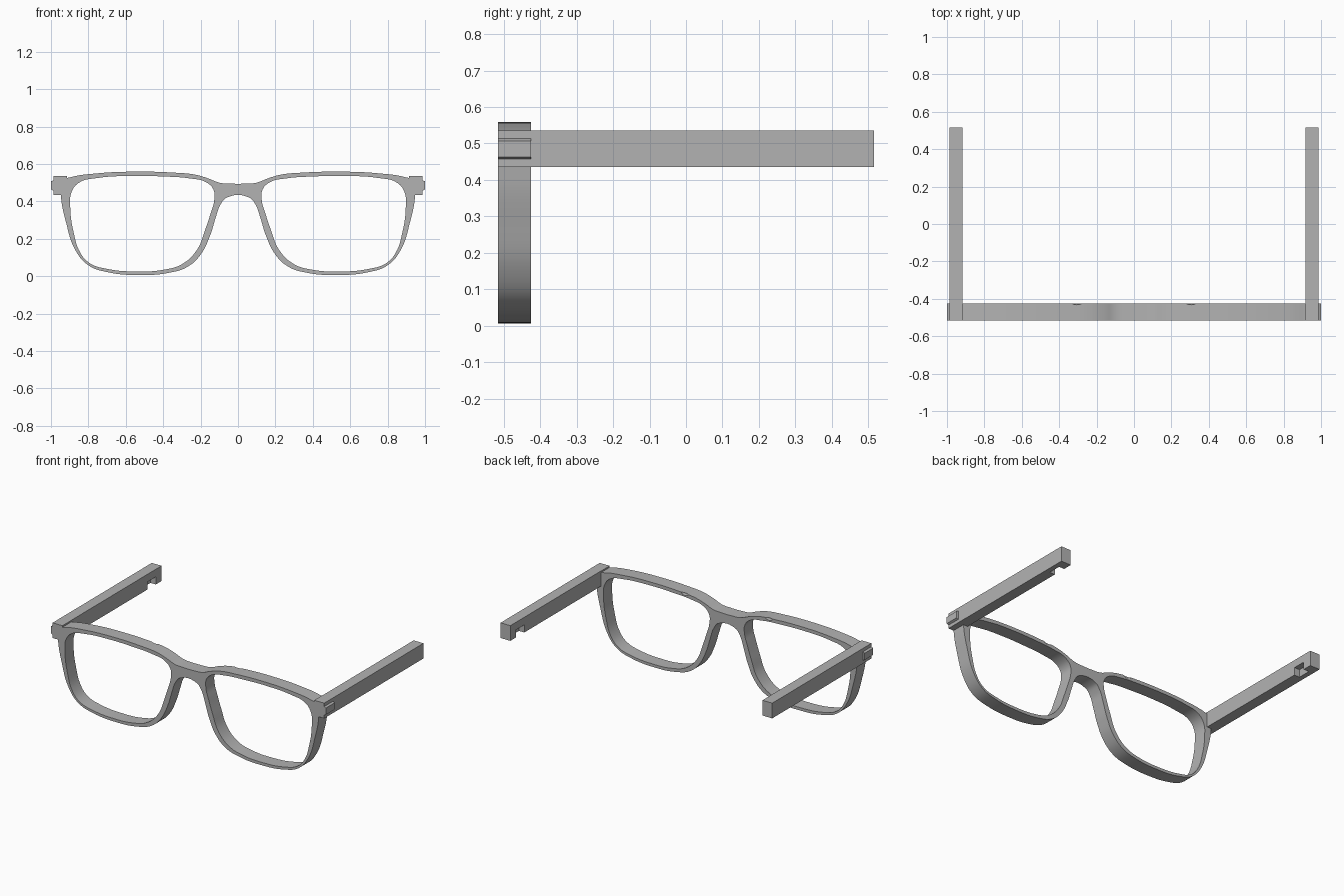
import bpy
import math

default = bpy.data.objects.get("Cube")
if default:
    bpy.data.objects.remove(default, do_unlink=True)

grey = bpy.data.materials.new("matte grey")
grey.use_nodes = True
grey.diffuse_color = (0.45, 0.45, 0.45, 1)
grey.node_tree.nodes["Principled BSDF"].inputs["Base Color"].default_value = grey.diffuse_color

FRONT, BACK = -0.515, -0.425


def mirrored(points):
    return [(-x, z) for x, z in reversed(points)]


def select_only(obj):
    bpy.ops.object.select_all(action="DESELECT")
    obj.select_set(True)
    bpy.context.view_layer.objects.active = obj


def plate(name, loops, handle="AUTO"):
    """Fill closed outlines in the XZ plane and thicken them to the frame depth."""
    curve = bpy.data.curves.new(name, "CURVE")
    curve.dimensions = "2D"
    curve.fill_mode = "BOTH"
    curve.extrude = (BACK - FRONT) / 2
    curve.resolution_u = 6
    for points in loops:
        spline = curve.splines.new("BEZIER")
        spline.bezier_points.add(len(points) - 1)
        spline.use_cyclic_u = True
        for knot, (x, z) in zip(spline.bezier_points, points):
            knot.co = (x, z, 0)
            knot.handle_left_type = knot.handle_right_type = handle
    obj = bpy.data.objects.new(name, curve)
    bpy.context.collection.objects.link(obj)
    obj.rotation_euler.x = math.pi / 2
    obj.location.y = (FRONT + BACK) / 2
    curve.materials.append(grey)
    select_only(obj)
    bpy.ops.object.convert(target="MESH")
    obj = bpy.context.object
    bpy.ops.object.transform_apply(location=True, rotation=True, scale=True)
    bpy.ops.object.mode_set(mode="EDIT")
    bpy.ops.mesh.select_all(action="SELECT")
    bpy.ops.mesh.remove_doubles(threshold=0.0001)
    bpy.ops.mesh.normals_make_consistent(inside=False)
    bpy.ops.object.mode_set(mode="OBJECT")
    bpy.ops.object.shade_smooth_by_angle(angle=math.radians(30))
    return obj


def box(name, low, high):
    bpy.ops.mesh.primitive_cube_add(size=1, location=[(a + b) / 2 for a, b in zip(low, high)])
    obj = bpy.context.object
    obj.name = name
    obj.scale = [b - a for a, b in zip(low, high)]
    bpy.ops.object.transform_apply(location=False, rotation=False, scale=True)
    obj.data.materials.append(grey)
    return obj


def cut(target, cutter):
    mod = target.modifiers.new("cut", "BOOLEAN")
    mod.operation = "DIFFERENCE"
    mod.object = cutter
    mod.solver = "EXACT"
    cutter.hide_render = True
    cutter.hide_viewport = True
    cutter.display_type = "WIRE"


# Front frame: half outline from the bridge top round to the bridge underside
half = [(0.04, 0.495), (0.1, 0.5), (0.16, 0.523), (0.23, 0.543), (0.35, 0.554),
        (0.55, 0.559), (0.75, 0.55), (0.9, 0.528), (0.945, 0.51), (0.947, 0.43),
        (0.92, 0.29), (0.87, 0.14), (0.8, 0.058), (0.7, 0.022), (0.53, 0.006),
        (0.37, 0.018), (0.27, 0.05), (0.2, 0.115), (0.15, 0.215), (0.12, 0.31),
        (0.095, 0.38), (0.06, 0.42)]
opening = [(0.13, 0.46), (0.17, 0.502), (0.26, 0.523), (0.4, 0.533), (0.58, 0.536),
           (0.75, 0.525), (0.85, 0.5), (0.89, 0.45), (0.897, 0.37), (0.88, 0.24),
           (0.84, 0.12), (0.79, 0.068), (0.7, 0.039), (0.54, 0.025), (0.4, 0.034),
           (0.3, 0.064), (0.22, 0.14), (0.175, 0.25), (0.145, 0.34), (0.128, 0.4)]
frame = plate("front_frame", [half + mirrored(half), opening, mirrored(opening)])

# End lugs with the small ridge on their outer side
lug = [(0.915, 0.435), (0.915, 0.535), (0.987, 0.535), (0.987, 0.513), (1, 0.507),
       (1, 0.463), (0.987, 0.457), (0.987, 0.435)]
plate("left_lug", [lug], "VECTOR")
plate("right_lug", [mirrored(lug)], "VECTOR")

for side, name in ((1, "left"), (-1, "right")):
    # Straight temple arm with a notch in its lower inner corner
    inner, outer = sorted((side * 0.916, side * 0.987))
    arm = box(name + "_temple", (inner, BACK - 0.005, 0.435), (outer, 0.515, 0.535))
    near, far = sorted((side * 0.9, side * 0.955))
    cut(arm, box(name + "_notch_cutter", (near, 0.37, 0.42), (far, 0.455, 0.485)))

    # Shallow dent in the rear top edge of the rim
    bpy.ops.mesh.primitive_uv_sphere_add(segments=16, ring_count=8, radius=1,
                                         location=(side * 0.305, BACK, 0.55))
    dent = bpy.context.object
    dent.name = name + "_dent_cutter"
    dent.scale = (0.025, 0.007, 0.012)
    cut(frame, dent)
